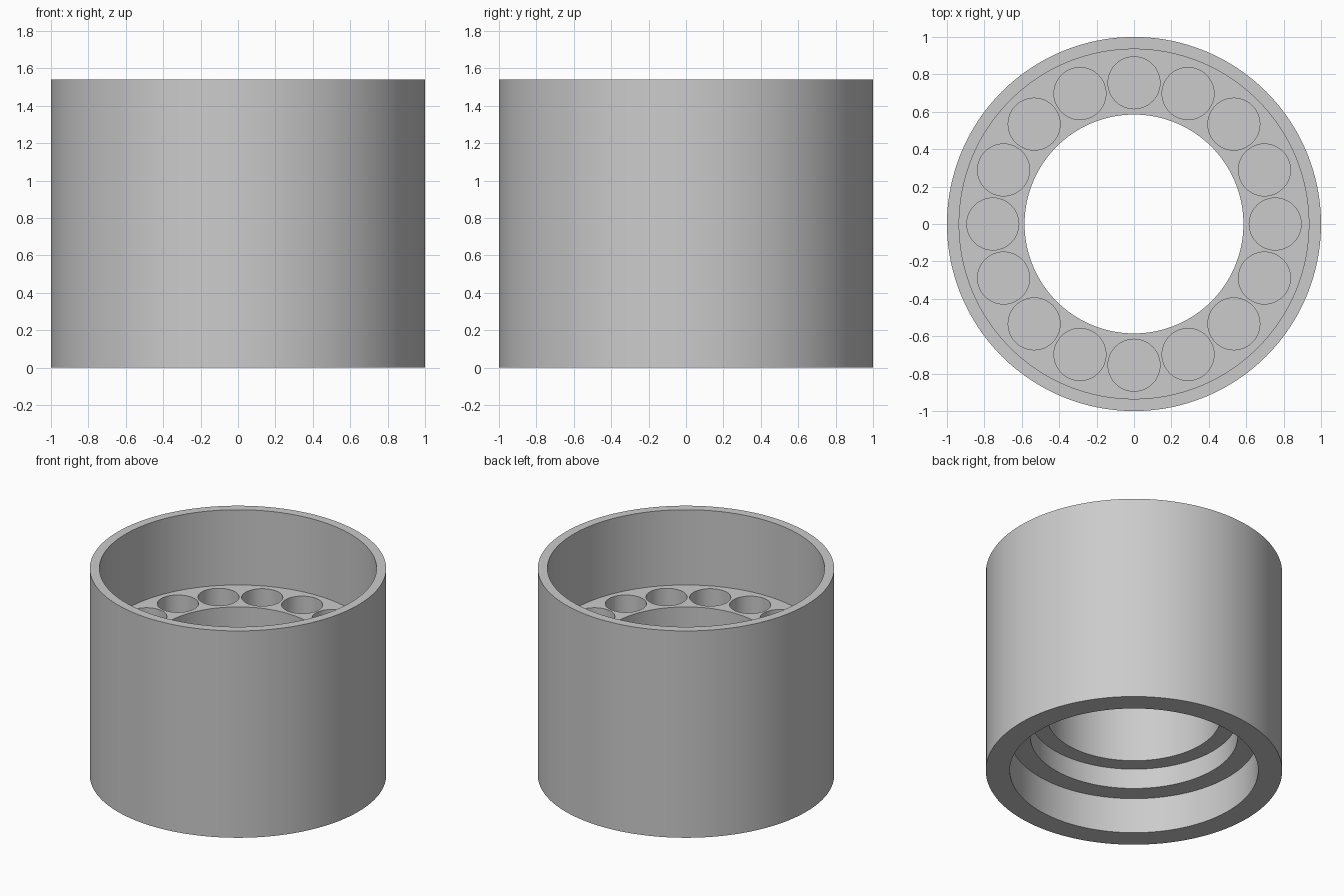
import bpy
import bmesh
from math import cos, sin, pi, radians
from mathutils import Matrix

if "Cube" in bpy.data.objects:
    bpy.data.objects.remove(bpy.data.objects["Cube"], do_unlink=True)

HEIGHT = 1.54
LEDGE_Z = 0.98
POCKET_FLOOR_Z = 0.6
POCKETS = 16

# Plain grey material
grey = bpy.data.materials.new("plain grey")
grey.use_nodes = True
colour = (0.6, 0.6, 0.6, 1)
grey.diffuse_color = colour
grey.node_tree.nodes["Principled BSDF"].inputs["Base Color"].default_value = colour


def make_object(name, bm):
    bmesh.ops.recalc_face_normals(bm, faces=bm.faces)
    mesh = bpy.data.meshes.new(name)
    bm.to_mesh(mesh)
    bm.free()
    mesh.materials.append(grey)
    obj = bpy.data.objects.new(name, mesh)
    bpy.context.collection.objects.link(obj)
    return obj


# Housing: a wall section with stepped bore, turned around the z axis
section = [
    (1, 0), (1, HEIGHT), (0.935, HEIGHT), (0.935, LEDGE_Z),
    (0.585, LEDGE_Z), (0.585, 0.415), (0.7, 0.415),
    (0.7, 0.265), (0.838, 0.265), (0.838, 0),
]
bm = bmesh.new()
verts = [bm.verts.new((r, 0, z)) for r, z in section]
edges = [bm.edges.new((v, verts[i - 1])) for i, v in enumerate(verts)]
bmesh.ops.spin(bm, geom=verts + edges, cent=(0, 0, 0), axis=(0, 0, 1),
               angle=2 * pi, steps=128, use_merge=True)
bmesh.ops.remove_doubles(bm, verts=bm.verts, dist=0.0001)
housing = make_object("ring_housing", bm)

# Round blind pockets sunk into the inner ledge
bm = bmesh.new()
depth = LEDGE_Z + 0.1 - POCKET_FLOOR_Z
for i in range(POCKETS):
    a = 2 * pi * i / POCKETS
    place = Matrix.Translation((0.755 * cos(a), 0.755 * sin(a),
                                POCKET_FLOOR_Z + depth / 2))
    bmesh.ops.create_cone(bm, cap_ends=True, segments=48, radius1=0.139,
                          radius2=0.139, depth=depth, matrix=place)
cutter = make_object("pocket_cutter", bm)
cutter.hide_render = True

cut = housing.modifiers.new("pockets", "BOOLEAN")
cut.operation = "DIFFERENCE"
cut.solver = "EXACT"
cut.object = cutter

bpy.ops.object.select_all(action="DESELECT")
housing.select_set(True)
bpy.context.view_layer.objects.active = housing
bpy.ops.object.modifier_apply(modifier=cut.name)
bpy.data.objects.remove(cutter, do_unlink=True)

# Smooth walls, crisp rims
bpy.ops.object.shade_smooth_by_angle(angle=radians(30))
